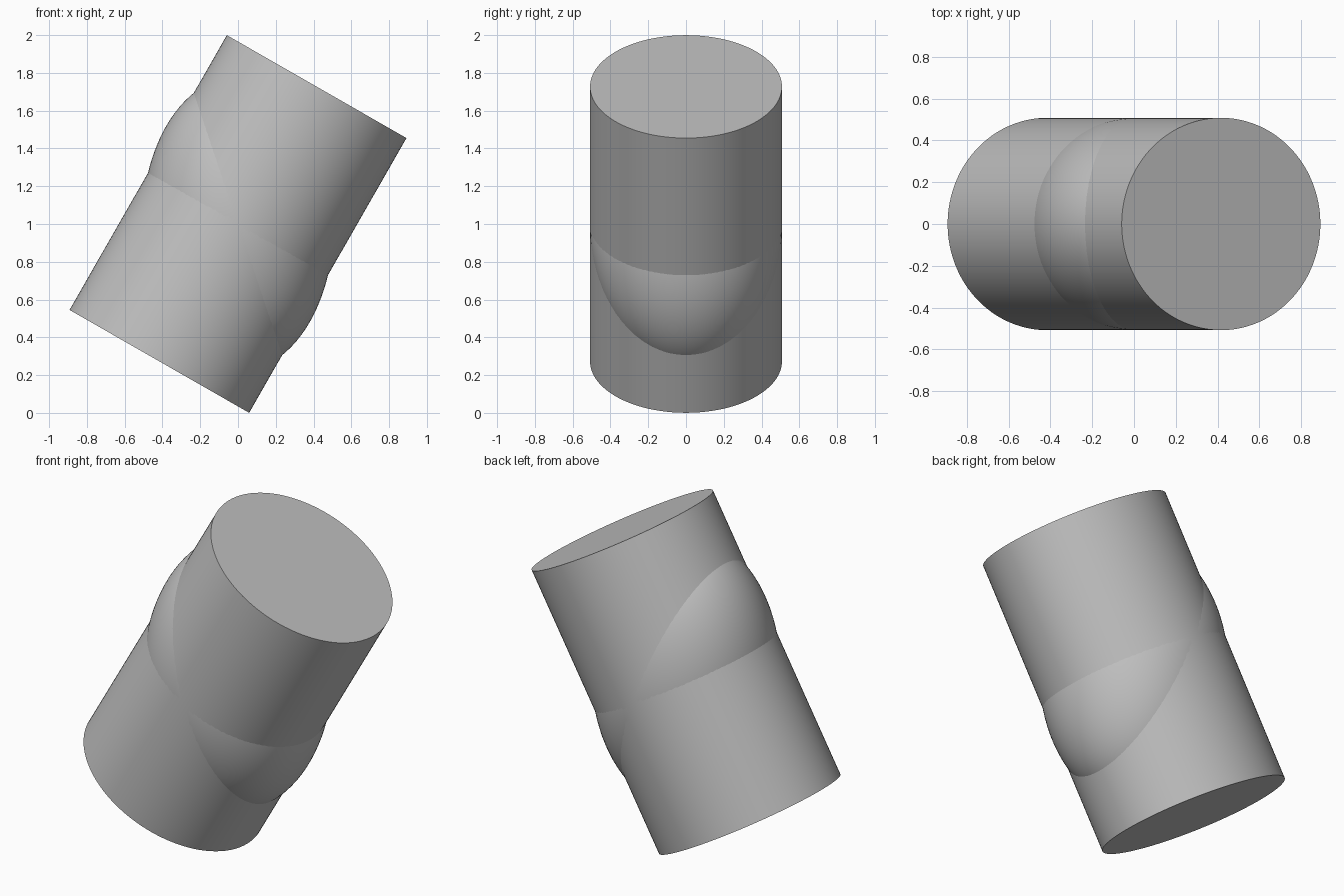
import bpy
import math

# Remove the default cube
cube = bpy.data.objects.get("Cube")
if cube:
    bpy.data.objects.remove(cube, do_unlink=True)

DEPTH = 0.508            # shared half width along y
CENTRE = (0, 0, 1)

# Single plain grey
grey = bpy.data.materials.new("plain grey")
grey.use_nodes = True
grey.diffuse_color = (0.52, 0.52, 0.52, 1)
grey.node_tree.nodes["Principled BSDF"].inputs["Base Color"].default_value = grey.diffuse_color


def finish(name, scale, tilt=0.0):
    """Name, size, tilt about y, colour and smooth the active primitive."""
    obj = bpy.context.object
    obj.name = name
    obj.scale = scale
    obj.rotation_euler.y = math.radians(tilt)
    bpy.ops.object.transform_apply(location=False, rotation=True, scale=True)
    obj.data.materials.append(grey)
    bpy.ops.object.shade_smooth_by_angle(angle=math.radians(30))
    return obj


# Leaning cylinder, slightly oval in section
bpy.ops.mesh.primitive_cylinder_add(vertices=96, radius=1, depth=2, location=CENTRE)
finish("leaning_cylinder", (0.548, DEPTH, 0.838), tilt=29.8)

# Upright ellipsoid that swells out of both sides of the cylinder
bpy.ops.mesh.primitive_uv_sphere_add(segments=96, ring_count=48, radius=1, location=CENTRE)
finish("upright_ellipsoid", (DEPTH, DEPTH, 0.782))
